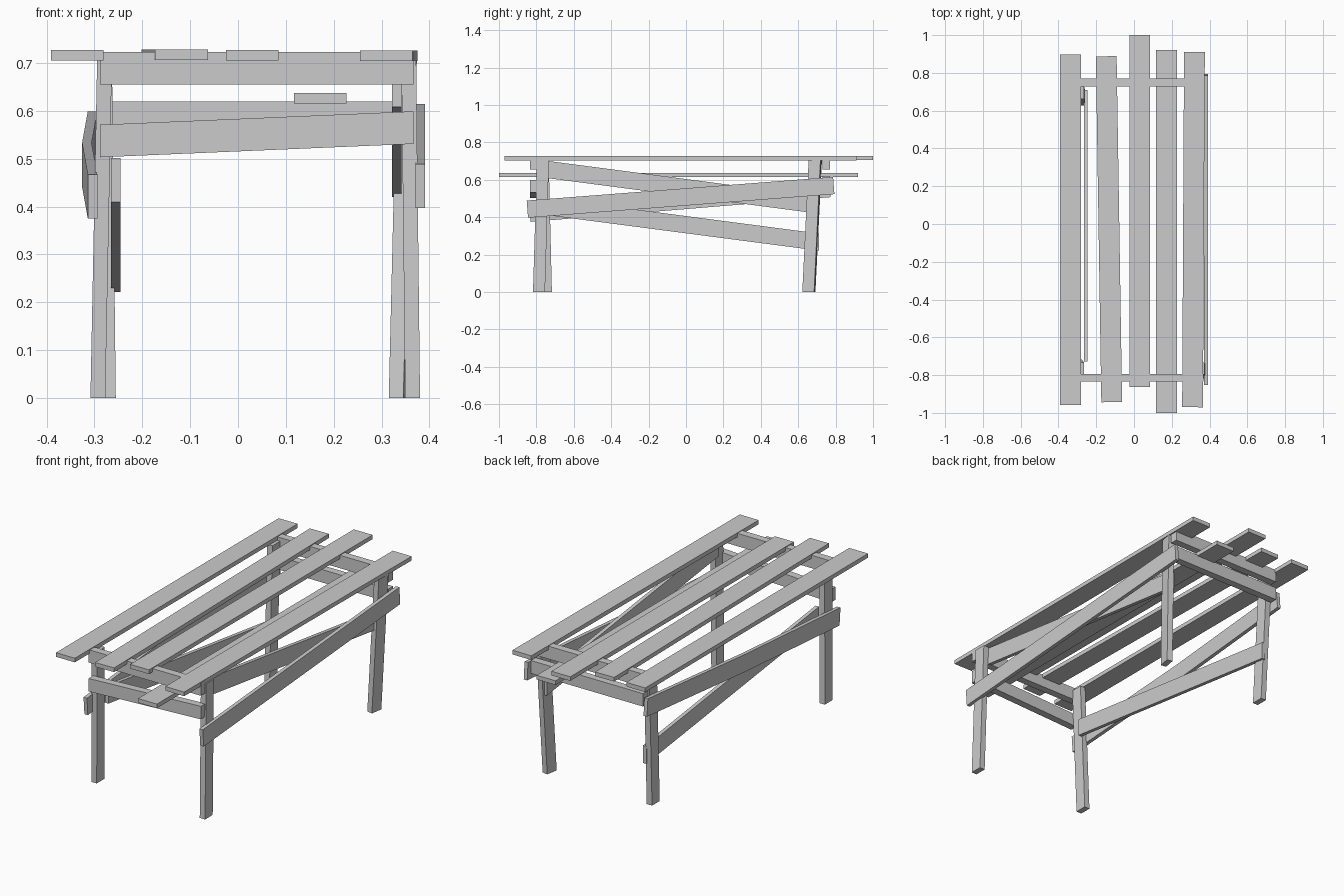
import bpy, bmesh, math
from mathutils import Vector

if "Cube" in bpy.data.objects:
    bpy.data.objects.remove(bpy.data.objects["Cube"])


def prism(name, sections):
    """Loft four-cornered sections into a closed flat-faced board."""
    bm = bmesh.new()
    rings = [[bm.verts.new(p) for p in s] for s in sections]
    for a, b in zip(rings, rings[1:]):
        for i in range(4):
            j = (i + 1) % 4
            bm.faces.new((a[i], a[j], b[j], b[i]))
    bm.faces.new(rings[0][::-1])
    bm.faces.new(rings[-1])
    bmesh.ops.recalc_face_normals(bm, faces=bm.faces)
    mesh = bpy.data.meshes.new(name)
    bm.to_mesh(mesh)
    bm.free()
    obj = bpy.data.objects.new(name, mesh)
    bpy.context.collection.objects.link(obj)
    return obj


def plank(name, front, back, w=0.11, t=0.022, square=True):
    """Horizontal tabletop plank between two end centres."""
    a, b = Vector(front), Vector(back)
    d = (b - a).normalized()
    side = Vector((d.y, -d.x, 0)) * w / 2
    up = Vector((0, 0, t / 2))
    prism(name, [[c - side - up, c + side - up, c + side + up, c - side + up]
                 for c in (a, b)])


def brace(name, pts, t=0.02, w=0.092, square=True):
    """Board on edge along the table's side; square or vertical end cuts."""
    pts = [Vector(p) for p in pts]
    d = (pts[-1] - pts[0]).normalized()
    up = Vector((0, -d.z, d.y)) * w / 2 if square else Vector((0, 0, w / 2))
    side = Vector((t / 2, 0, 0))
    prism(name, [[c - side - up, c + side - up, c + side + up, c - side + up]
                 for c in pts])


def rail(name, y, z_left, z_right, h=0.068, t=0.04):
    """Cross rail at one end of the table."""
    prism(name, [[(x, y - t / 2, z - h / 2), (x, y + t / 2, z - h / 2),
                  (x, y + t / 2, z + h / 2), (x, y - t / 2, z + h / 2)]
                 for x, z in ((-0.288, z_left), (0.367, z_right))])


def leg(name, foot, top, yaw=0, w=0.031, d=0.064):
    """Leaning leg, optionally twisted about its length."""
    c, s = math.cos(yaw), math.sin(yaw)
    secs = []
    for p in (foot, top):
        secs.append([(p[0] + x * c - y * s, p[1] + x * s + y * c, p[2])
                     for x, y in ((-w / 2, -d / 2), (w / 2, -d / 2),
                                  (w / 2, d / 2), (-w / 2, d / 2))])
    prism(name, secs)


# Tabletop planks, one dropped onto the lower rails
plank("plank_left", (-0.336, -0.958, 0.716), (-0.336, 0.898, 0.716))
plank("plank_crooked", (-0.118, -0.943, 0.717), (-0.147, 0.888, 0.717))
plank("plank_middle", (0.03, -0.863, 0.716), (0.03, 1.0, 0.716))
plank("plank_dropped", (0.172, -1.0, 0.626), (0.172, 0.92, 0.626))
plank("plank_right", (0.31, -0.97, 0.715), (0.32, 0.911, 0.715))

# Cross rails
rail("front_upper_rail", -0.814, 0.689, 0.689)
rail("front_lower_rail", -0.814, 0.537, 0.565)
rail("back_upper_rail", 0.749, 0.689, 0.689)
rail("back_lower_rail", 0.749, 0.586, 0.586)

# Legs
leg("front_left_leg", (-0.293, -0.749, 0), (-0.279, -0.766, 0.705))
leg("front_right_leg", (0.365, -0.786, 0), (0.357, -0.765, 0.705))
leg("back_left_leg", (-0.271, 0.66, 0), (-0.279, 0.695, 0.705))
leg("back_right_leg", (0.336, 0.656, 0), (0.353, 0.69, 0.705), yaw=math.radians(-10))

# Diagonal side braces
brace("right_outer_brace", [(0.381, -0.848, 0.443), (0.381, 0.79, 0.569)])
brace("right_inner_brace", [(0.332, -0.735, 0.654), (0.332, 0.7, 0.466)], square=False)
brace("left_outer_brace", [(-0.304, -0.835, 0.421), (-0.316, -0.03, 0.487),
                           (-0.304, 0.77, 0.553)])
brace("left_inner_brace", [(-0.256, -0.728, 0.455), (-0.256, 0.71, 0.267)], square=False)
